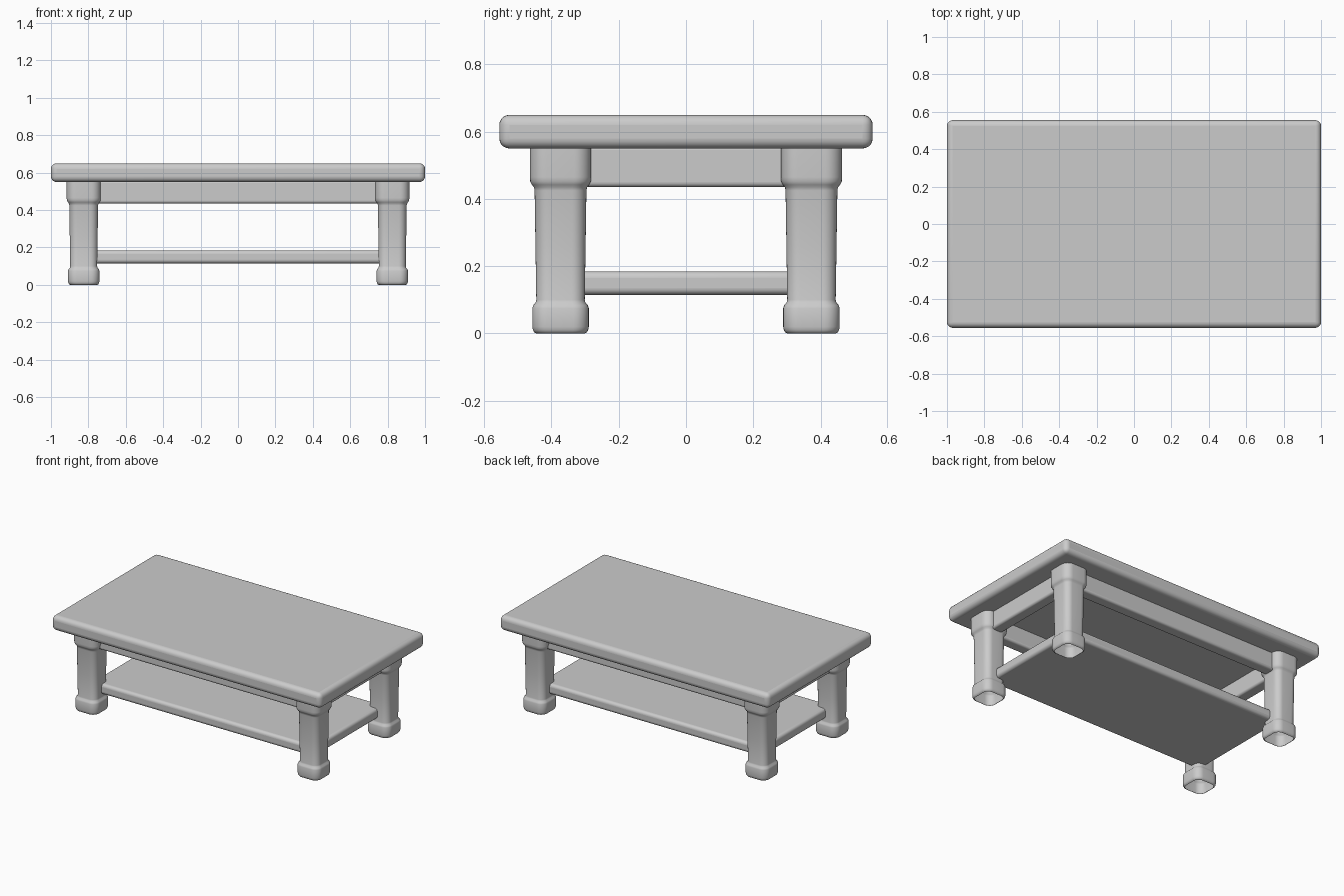
import bpy, bmesh, math

if "Cube" in bpy.data.objects:
    bpy.data.objects.remove(bpy.data.objects["Cube"])

LEG_X, LEG_Y = 0.825, 0.373


def smooth(obj, angle=40):
    bpy.ops.object.select_all(action='DESELECT')
    obj.select_set(True)
    bpy.context.view_layer.objects.active = obj
    bpy.ops.object.shade_smooth_by_angle(angle=math.radians(angle))


def board(name, center, size, bevel):
    """Box with rounded edges."""
    bpy.ops.mesh.primitive_cube_add(size=1)
    obj = bpy.context.object
    obj.name = name
    for v in obj.data.vertices:
        v.co = [c * s for c, s in zip(v.co, size)]
    obj.location = center
    mod = obj.modifiers.new("rounding", 'BEVEL')
    mod.width = bevel
    mod.segments = 5
    smooth(obj)
    return obj


def rounded_square(half, radius, z, steps=8):
    pts = []
    for q in range(4):
        mid = math.radians(45 + 90 * q)
        d = (half - radius) * math.sqrt(2)
        for i in range(steps + 1):
            a = math.radians(90 * q + 90 * i / steps)
            pts.append((d * math.cos(mid) + radius * math.cos(a),
                        d * math.sin(mid) + radius * math.sin(a), z))
    return pts


# leg profile: height, half width
PROFILE = [(0.0, 0.072), (0.003, 0.078), (0.010, 0.082), (0.020, 0.084),
           (0.075, 0.084), (0.084, 0.081), (0.092, 0.074), (0.100, 0.072),
           (0.26, 0.0745), (0.425, 0.077), (0.435, 0.079), (0.442, 0.085),
           (0.452, 0.090), (0.465, 0.091), (0.56, 0.091)]


def leg(name, x, y):
    """Hollow leg, open at the foot, lofted through rounded squares."""
    bm = bmesh.new()
    rings = [[bm.verts.new(p) for p in rounded_square(h, h * 0.55, z)]
             for z, h in PROFILE]
    n = len(rings[0])
    for lo, hi in zip(rings, rings[1:]):
        for i in range(n):
            j = (i + 1) % n
            bm.faces.new((lo[i], lo[j], hi[j], hi[i]))
    mesh = bpy.data.meshes.new(name)
    bm.to_mesh(mesh)
    bm.free()
    obj = bpy.data.objects.new(name, mesh)
    bpy.context.collection.objects.link(obj)
    obj.location = (x, y, 0)
    smooth(obj, 50)


# top and lower shelf
board("table_top", (0, 0, 0.6), (2.0, 1.11, 0.1), 0.03)
board("lower_shelf", (0, 0, 0.15), (2 * LEG_X, 2 * LEG_Y, 0.07), 0.02)

# legs and aprons
for sy, yn in ((-1, "front"), (1, "back")):
    board(yn + "_apron", (0, sy * LEG_Y, 0.4975), (2 * LEG_X, 0.08, 0.125), 0.015)
    for sx, xn in ((-1, "left"), (1, "right")):
        leg(f"{yn}_{xn}_leg", sx * LEG_X, sy * LEG_Y)
for sx, xn in ((-1, "left"), (1, "right")):
    board(xn + "_apron", (sx * LEG_X, 0, 0.4975), (0.08, 2 * LEG_Y, 0.125), 0.015)
